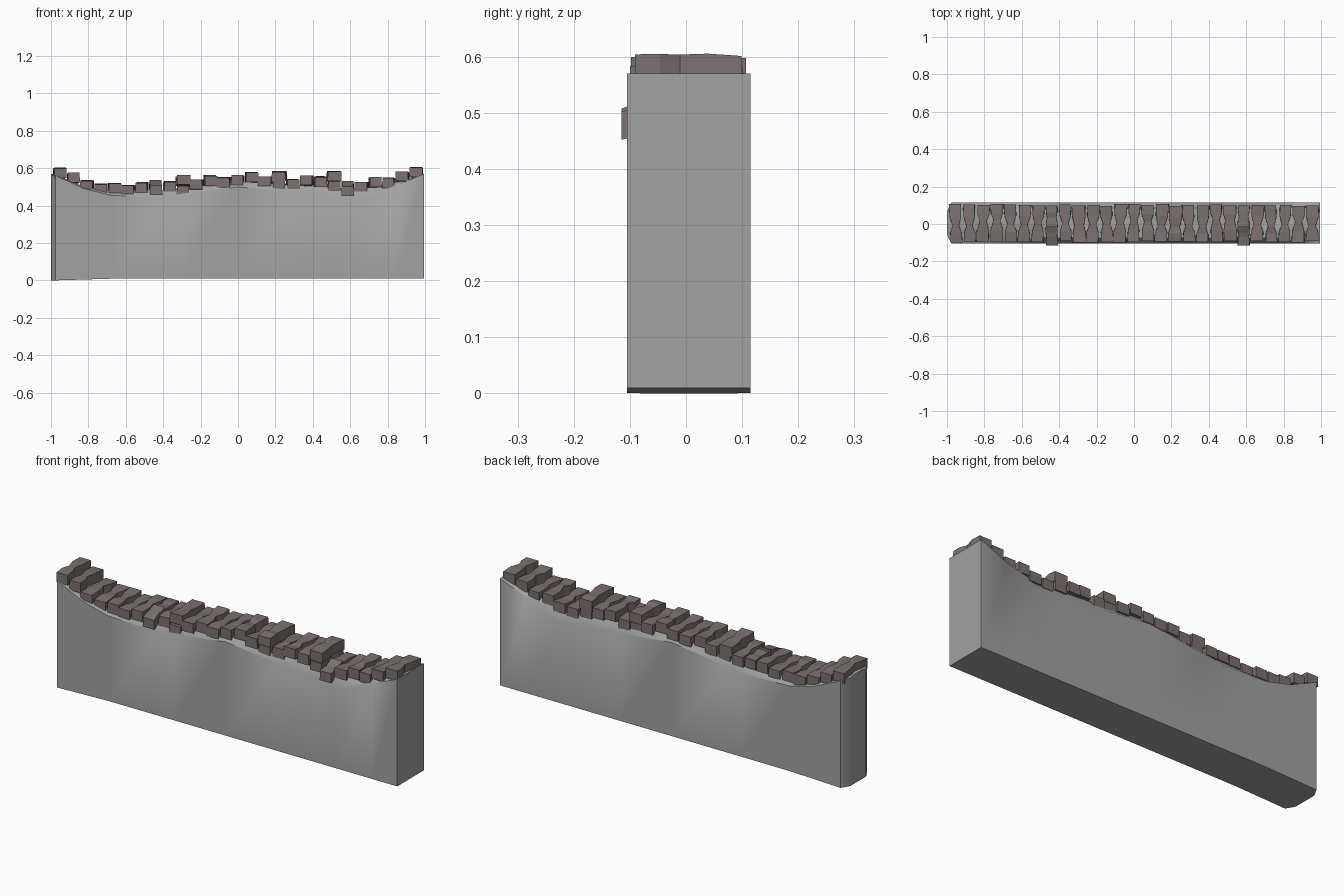
import bpy, bmesh, random
from math import radians

random.seed(4)
cube = bpy.data.objects.get("Cube")
if cube:
    bpy.data.objects.remove(cube)


def material(name, colour):
    m = bpy.data.materials.new(name)
    m.use_nodes = True
    m.diffuse_color = colour
    m.node_tree.nodes["Principled BSDF"].inputs["Base Color"].default_value = colour
    return m


GREY = material("wall grey", (0.36, 0.36, 0.36, 1))
STONE = material("coping brown", (0.2, 0.165, 0.16, 1))


def loft(name, rings, mat, smooth=None):
    """Skin a row of equal-length rings and cap both ends."""
    bm = bmesh.new()
    loops = [[bm.verts.new(p) for p in ring] for ring in rings]
    n = len(loops[0])
    for a, b in zip(loops, loops[1:]):
        for i in range(n):
            j = (i + 1) % n
            bm.faces.new((a[i], a[j], b[j], b[i]))
    bm.faces.new(loops[0])
    bm.faces.new(loops[-1])
    bmesh.ops.recalc_face_normals(bm, faces=bm.faces)
    mesh = bpy.data.meshes.new(name)
    bm.to_mesh(mesh)
    bm.free()
    mesh.materials.append(mat)
    obj = bpy.data.objects.new(name, mesh)
    bpy.context.collection.objects.link(obj)
    if smooth:
        bpy.ops.object.select_all(action='DESELECT')
        obj.select_set(True)
        bpy.context.view_layer.objects.active = obj
        bpy.ops.object.shade_smooth_by_angle(angle=radians(smooth))
    return obj


# Wall body: x, height of the outer edge, height of the crown under the stones
stations = [(-1, .565, .57), (-.975, .56, .565), (-.82, .49, .5), (-.68, .455, .485),
            (-.4, .445, .485), (-.3, .46, .495), (0, .5, .53), (.3, .47, .51),
            (.53, .445, .495), (.66, .43, .49), (.85, .51, .525), (.995, .57, .57)]
rings = []
for k, (x, edge, crown) in enumerate(stations):
    front, back = (-.06, .07) if k == 0 else (-.105, .115)
    base = max(0, min(.01, (x + 1) * .03))
    rings.append([(x, front, base), (x, front, edge), (x, front + .03, crown),
                  (x, back - .03, crown), (x, back, edge), (x, back, base)])
loft("wall_body", rings, GREY, 40)


# Coping stones: pinched blocks laid across the wall, one per column
def stone(name, x, low, high, y0, y1, width, pinch=.55, tilt=0):
    mid = y0 + (y1 - y0) * random.uniform(.4, .6)
    cuts = [(y0, 1), (y0 + (mid - y0) * .55, .97), (mid, pinch),
            (y1 - (y1 - mid) * .55, .97), (y1, 1)]
    drift = random.uniform(-.005, .005)
    rings = []
    for y, scale in cuts:
        h = width * scale / 2
        dz = tilt * (y - mid) + random.uniform(-.004, .004)
        c = x + drift * (y - mid) / .1
        rings.append([(c - h, y, low + dz), (c + h, y, low + dz),
                      (c + h * .97, y, high + dz), (c - h * .97, y, high + dz)])
    return loft(name, rings, STONE)


tops = [.6, .573, .535, .515, .52, .51, .525, .525, .528, .56, .54, .56, .55, .56,
        .575, .555, .583, .54, .56, .555, .583, .52, .525, .55, .55, .58, .603]
stacked = (9, 16, 20)
hanging = (7, 21)
for i, top in enumerate(tops):
    x = -.953 + i * .0733
    y0, y1 = -.1 + random.uniform(0, .01), .108 - random.uniform(0, .012)
    width = random.uniform(.062, .07)
    if i in stacked:
        stone(f"upper_stone_{i}", x, top - .05, top, y0, y1, .074, .7)
        stone(f"lower_stone_{i}", x, top - .1, top - .052, y0 - .003, y1, .066)
    elif i in hanging:
        stone(f"tipped_stone_{i}", x, top - .055, top - .005, -.115, -.02, .066, .9, .3)
        stone(f"back_stone_{i}", x, top - .05, top, -.015, .1, width, .8)
    else:
        stone(f"coping_stone_{i}", x, top - .052, top, y0, y1, width)
